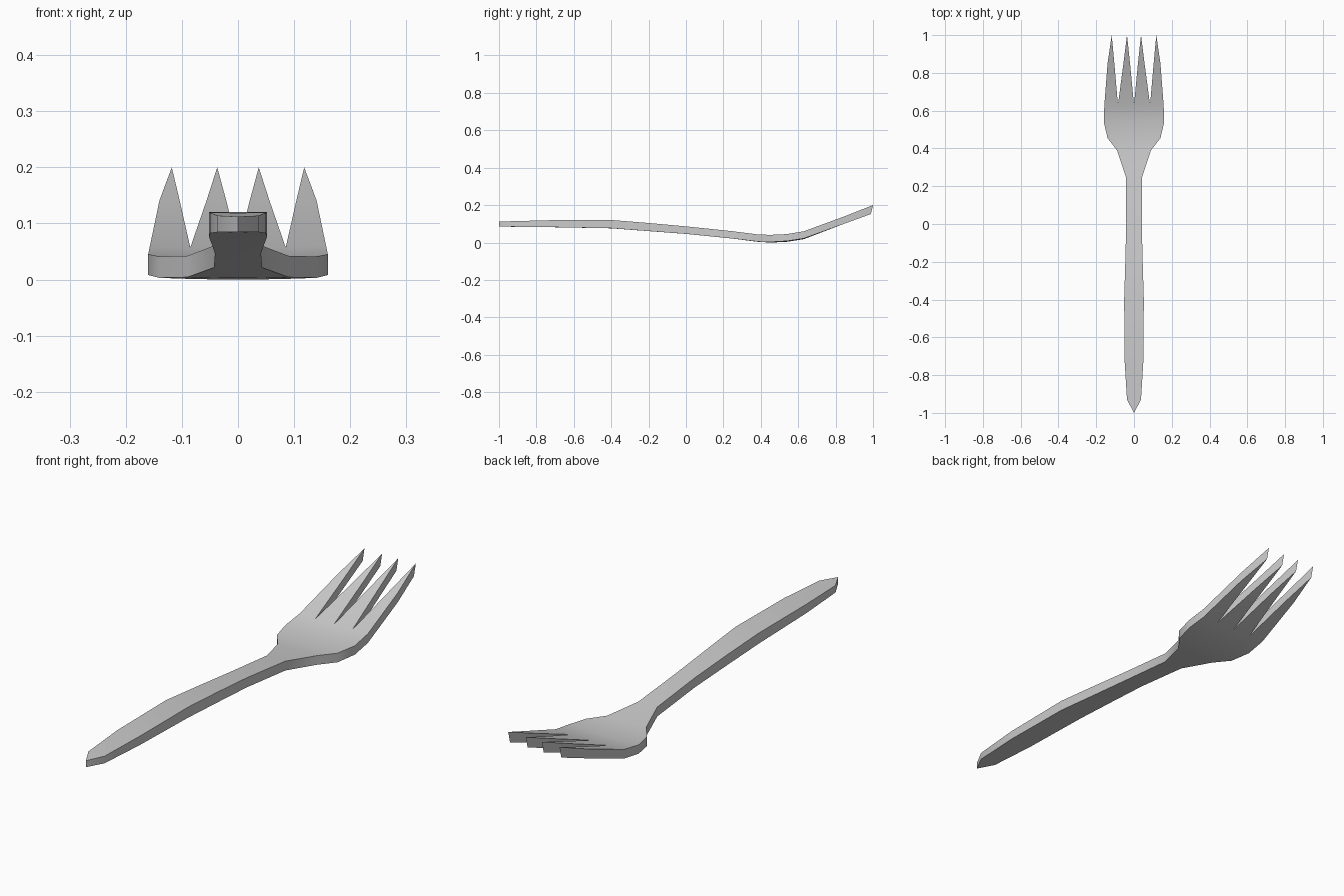
import bpy, bmesh, math

if "Cube" in bpy.data.objects:
    bpy.data.objects.remove(bpy.data.objects["Cube"])

# half-width of handle and head along y
OUTLINE = [(-0.93, .037), (-0.72, .05), (-0.4, .052), (-0.2, .046), (0, .041),
           (0.25, .043), (0.39, .09), (0.455, .14), (0.54, .16), (0.63, .157)]
# side profile: y, top z, bottom z
PROFILE = [(-1, .112, .085), (-0.72, .119, .082), (-0.4, .12, .076), (-0.2, .104, .061),
           (0, .086, .046), (0.25, .06, .021), (0.39, .041, .003), (0.455, .038, .0),
           (0.54, .041, .004), (0.63, .056, .018), (0.85, .141, .102), (1, .2, .152)]
# column positions across the head (slots sit at 0 and +-0.085)
COLUMNS = [-.157, -.12, -.085, -.042, 0, .042, .085, .12, .157]
# tines: first base column, (left, mid, right) at y = 0.85, tip x
TINES = [(0, (-.14, -.121, -.104), -.118), (2, (-.056, -.039, -.021), -.037),
         (4, (.021, .039, .056), .037), (6, (.104, .121, .14), .118)]


def height(y, side):
    for a, b in zip(PROFILE, PROFILE[1:]):
        if y <= b[0] + 1e-5:
            t = (y - a[0]) / (b[0] - a[0])
            return a[side] + t * (b[side] - a[side])
    return PROFILE[-1][side]


bm = bmesh.new()


def strip(a, b):
    for i in range(len(a) - 1):
        bm.faces.new((a[i], a[i + 1], b[i + 1], b[i]))


def fan(row, tip):
    for i in range(len(row) - 1):
        bm.faces.new((row[i], row[i + 1], tip))


# flat plan of handle and head
rows = [[bm.verts.new((c / .157 * w, y, 0)) for c in COLUMNS] for y, w in OUTLINE]
for a, b in zip(rows, rows[1:]):
    strip(a, b)
fan(rows[0], bm.verts.new((0, -1, 0)))

# four pointed tines
for first, xs, tip in TINES:
    mid = [bm.verts.new((x, 0.85, 0)) for x in xs]
    strip(rows[-1][first:first + 3], mid)
    fan(mid, bm.verts.new((tip, 1, 0)))

# give the plan thickness and bend it to the side profile
bottom = list(bm.verts)
ext = bmesh.ops.extrude_face_region(bm, geom=list(bm.faces))
top = [g for g in ext["geom"] if isinstance(g, bmesh.types.BMVert)]
for verts, side in ((top, 1), (bottom, 2)):
    for v in verts:
        v.co.z = height(v.co.y, side) + (.004 * (v.co.x / .16) ** 2 if v.co.y < .7 else 0)
        if side == 2 and v.co.y > .99:
            v.co.y = .988
bmesh.ops.recalc_face_normals(bm, faces=bm.faces)

mesh = bpy.data.meshes.new("fork")
bm.to_mesh(mesh)
bm.free()
fork = bpy.data.objects.new("fork", mesh)
bpy.context.collection.objects.link(fork)
bpy.context.view_layer.objects.active = fork
fork.select_set(True)
bpy.ops.object.shade_smooth_by_angle(angle=math.radians(50))
